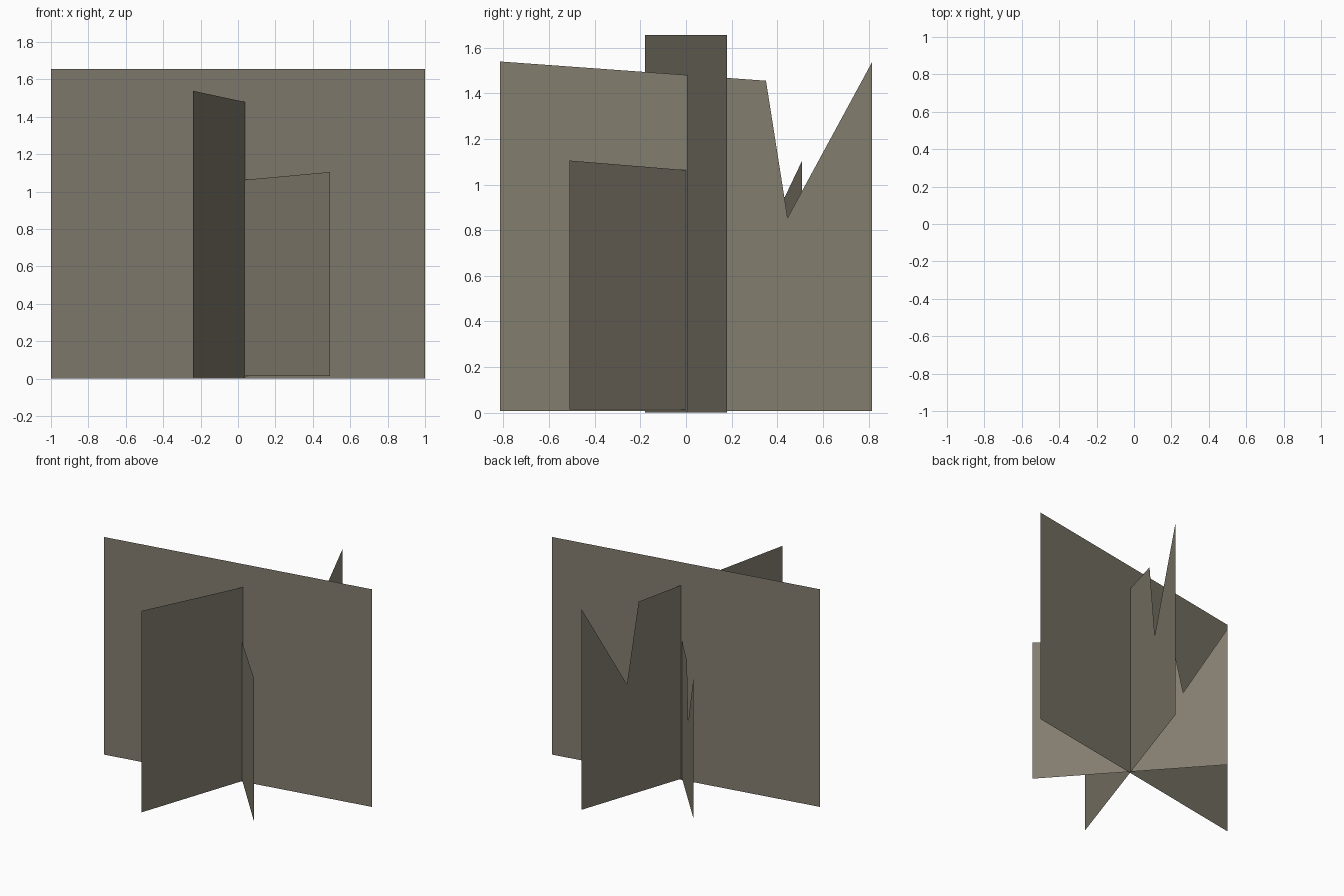
import bpy

if "Cube" in bpy.data.objects:
    bpy.data.objects.remove(bpy.data.objects["Cube"])

# One flat colour for all cards
mat = bpy.data.materials.new("dull olive brown")
mat.diffuse_color = (0.223, 0.202, 0.156, 1.0)
mat.use_nodes = True
mat.node_tree.nodes["Principled BSDF"].inputs["Base Color"].default_value = mat.diffuse_color


def card(name, start, end, outline):
    """Upright thin sheet from start to end (x, y); outline is (fraction along, z)."""
    verts = [(start[0] + (end[0] - start[0]) * t,
              start[1] + (end[1] - start[1]) * t, z) for t, z in outline]
    mesh = bpy.data.meshes.new(name)
    mesh.from_pydata(verts, [], [list(range(len(verts)))])
    mesh.materials.append(mat)
    obj = bpy.data.objects.new(name, mesh)
    bpy.context.collection.objects.link(obj)
    return obj


def notched(bottom, height):
    """Sloping top edge with a deep V notch near the back end."""
    top = [(1, 0.998), (0.773, 0.553), (0.715, 0.945), (0, 1.0)]
    return [(0, bottom), (1, bottom)] + [(t, bottom + height * h) for t, h in top]


# Wide rectangular card
card("wide_card", (-1.0, -0.18), (1.0, 0.18),
     [(0, 0), (1, 0), (1, 1.655), (0, 1.655)])

# Two notched cards crossing it on a common axis
card("tall_notched_card", (-0.24, -0.815), (0.31, 0.815), notched(0.007, 1.532))
card("short_notched_card", (0.492, -0.51), (-0.42, 0.508), notched(0.015, 1.09))
